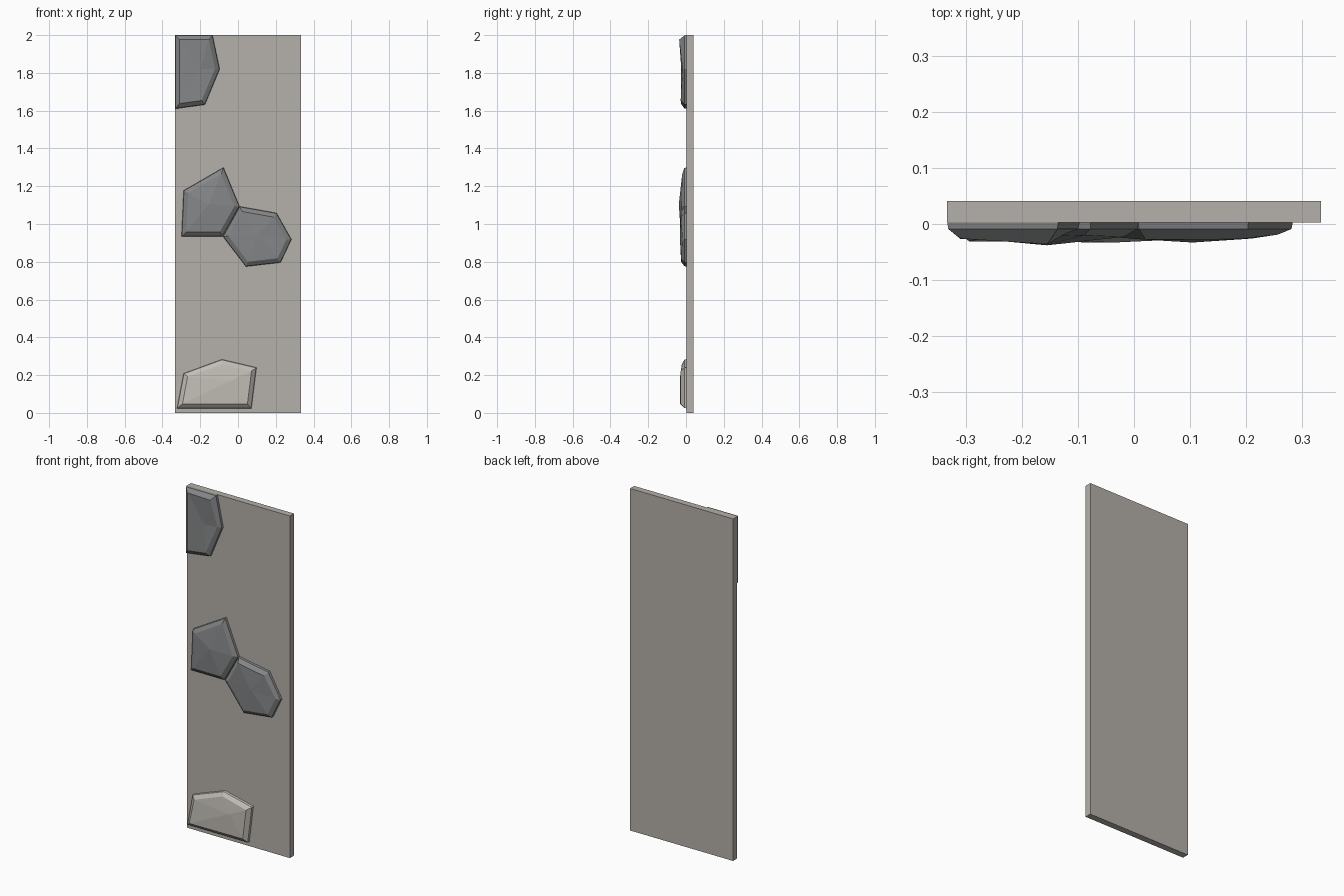
import bpy, bmesh
from mathutils import Vector

if "Cube" in bpy.data.objects:
    bpy.data.objects.remove(bpy.data.objects["Cube"])


def material(name, rgb):
    m = bpy.data.materials.new(name)
    m.diffuse_color = (*rgb, 1)
    m.use_nodes = True
    m.node_tree.nodes["Principled BSDF"].inputs["Base Color"].default_value = m.diffuse_color
    return m


PLASTER = material("warm grey plaster", (0.46, 0.435, 0.40))
DARK = material("dark grey stone", (0.235, 0.24, 0.245))
LIGHT = material("light warm stone", (0.54, 0.515, 0.47))
WALL_Y, BACK_Y = 0.003, 0.041


def add_object(name, bm, mat):
    bmesh.ops.recalc_face_normals(bm, faces=bm.faces[:])
    me = bpy.data.meshes.new(name)
    bm.to_mesh(me)
    bm.free()
    me.materials.append(mat)
    ob = bpy.data.objects.new(name, me)
    bpy.context.collection.objects.link(ob)


def inset(points, dist):
    """Parallel inward offset of a clockwise outline."""
    out = []
    n = len(points)
    for i in range(n):
        a, b, c = (Vector(points[(i + k) % n]) for k in (-1, 0, 1))
        d1, d2 = (b - a).normalized(), (c - b).normalized()
        n1, n2 = Vector((d1.y, -d1.x)), Vector((d2.y, -d2.x))
        out.append(b + (n1 + n2) / (1 + n1.dot(n2)) * dist)
    return out


def stone(name, outline, depths, peak, mat):
    """Low faceted stone: straight rim, bevelled shoulder, fanned face."""
    bm = bmesh.new()
    n = len(outline)
    rings = []
    for pts, ys in ((outline, [WALL_Y] * n),
                    (inset(outline, 0.002), [-0.009] * n),
                    (inset(outline, 0.024), [-d for d in depths])):
        rings.append([bm.verts.new((p[0], y, p[1])) for p, y in zip(pts, ys)])
    tip = bm.verts.new((peak[0], -peak[2], peak[1]))
    for i in range(n):
        j = (i + 1) % n
        for lo, hi in zip(rings, rings[1:]):
            bm.faces.new((lo[i], lo[j], hi[j], hi[i]))
        bm.faces.new((rings[2][i], rings[2][j], tip))
    bm.faces.new(rings[0])
    add_object(name, bm, mat)


# wall panel
bm = bmesh.new()
bmesh.ops.create_cube(bm, size=1)
for v in bm.verts:
    v.co = (v.co.x * 0.666,
            BACK_Y if v.co.y > 0 else WALL_Y,
            2.0 if v.co.z > 0 else 0.0)
add_object("wall_panel", bm, PLASTER)

# stones set into the panel: outline (x, z), shoulder depths, peak (x, z, depth)
stone("top_stone",
      [(-0.333, 2.0), (-0.135, 2.0), (-0.097, 1.82), (-0.175, 1.632), (-0.333, 1.61)],
      [0.026, 0.036, 0.017, 0.028, 0.027], (-0.20, 1.82, 0.025), DARK)
stone("middle_left_stone",
      [(-0.288, 1.177), (-0.077, 1.299), (0.008, 1.093), (-0.082, 0.934), (-0.299, 0.934)],
      [0.026, 0.020, 0.023, 0.028, 0.027], (-0.155, 1.105, 0.038), DARK)
stone("middle_right_stone",
      [(0.008, 1.093), (0.204, 1.058), (0.283, 0.918), (0.225, 0.796), (0.042, 0.775), (-0.080, 0.934)],
      [0.028, 0.027, 0.019, 0.026, 0.026, 0.022], (0.105, 0.938, 0.033), DARK)
stone("bottom_stone",
      [(-0.288, 0.209), (-0.085, 0.283), (0.098, 0.24), (0.071, 0.024), (-0.323, 0.024)],
      [0.025, 0.022, 0.028, 0.028, 0.031], (-0.035, 0.172, 0.033), LIGHT)
